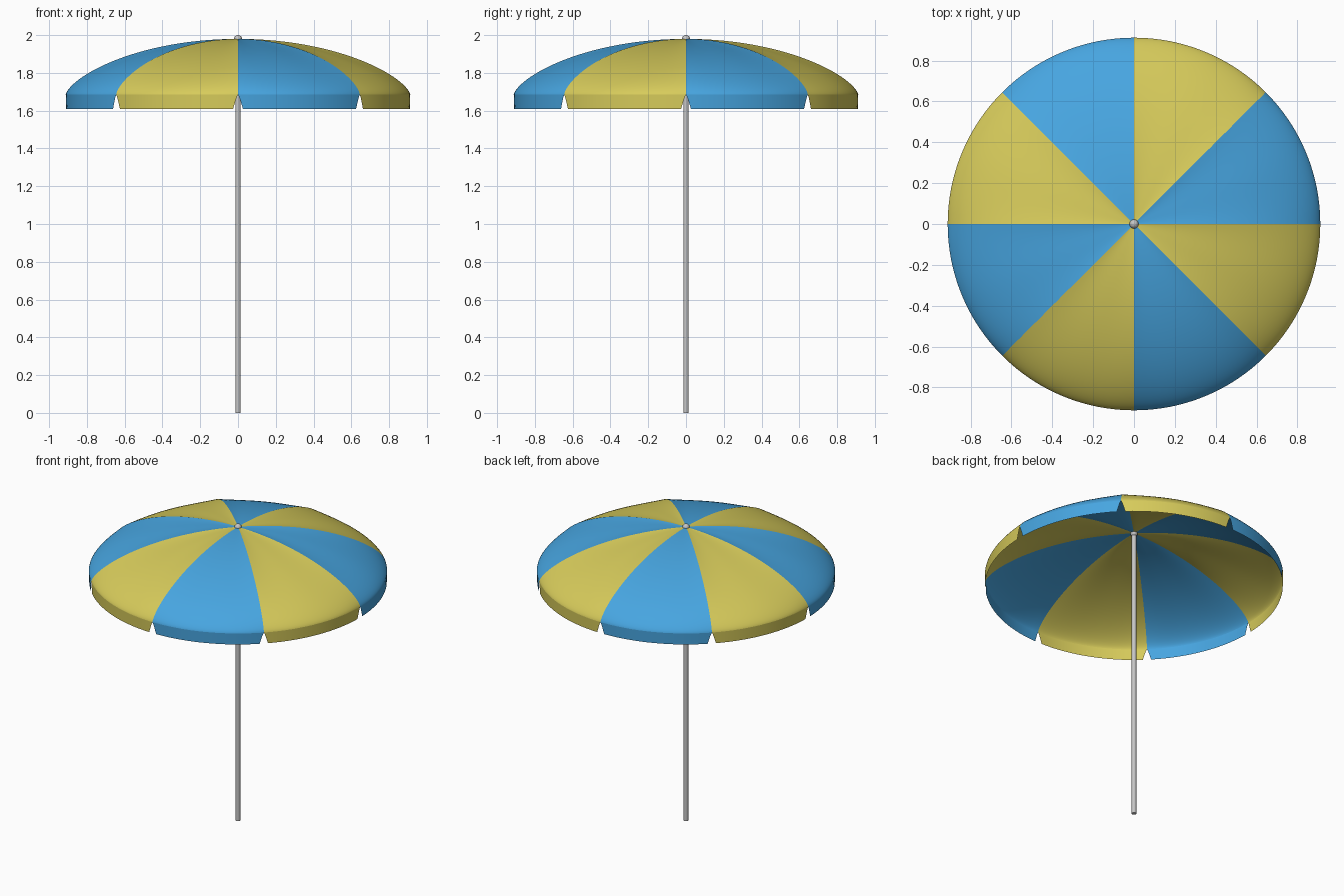
import bpy, bmesh, math

if "Cube" in bpy.data.objects:
    bpy.data.objects.remove(bpy.data.objects["Cube"])

R, RIM_Z, RISE, HEM_Z = 0.912, 1.685, 0.295, 1.61
GORES, COLS, ROWS = 8, 16, 28


def material(name, rgb):
    m = bpy.data.materials.new(name)
    m.diffuse_color = (*rgb, 1)
    m.use_nodes = True
    m.node_tree.nodes["Principled BSDF"].inputs["Base Color"].default_value = m.diffuse_color
    return m


blue = material("sky_blue", (0.063, 0.376, 0.745))
yellow = material("soft_yellow", (0.68, 0.60, 0.105))
metal = material("light_metal", (0.56, 0.56, 0.56))


def add_grid(bm, rows):
    """Skin a list of vertex rows with outward facing quads."""
    vs = [[bm.verts.new(p) for p in row] for row in rows]
    for a, b in zip(vs, vs[1:]):
        for j in range(len(a) - 1):
            f = bm.faces.new((a[j], b[j], b[j + 1], a[j + 1]))
            f.smooth = True


def polar(r, a, z):
    return (r * math.cos(a), r * math.sin(a), z)


def canopy_panel(i):
    bm = bmesh.new()
    step = math.tau / GORES
    mid = (i + 0.5) * step
    us = [2 * j / COLS - 1 for j in range(COLS + 1)]
    # domed cloth, sagging slightly between the ribs
    rows = []
    for k in range(ROWS + 1):
        th = 0.008 + (math.pi / 2 - 0.008) * k / ROWS
        r = R * math.sin(th)
        z = RIM_Z + RISE * max(math.cos(th), 0) ** 1.36
        sag = 0.014 * max(math.sin(2 * th), 0)
        rows.append([polar(r, mid + u * step / 2, z - sag * (1 - abs(u) ** 3))
                     for u in us])
    add_grid(bm, rows)
    # hanging hem, narrowing downwards to leave notches at the seams
    rows = []
    for k in range(6):
        t = k / 5
        half = step / 2 - 0.028 * t ** 0.8
        rows.append([polar(R - 0.002 * t, mid + u * half, RIM_Z + (HEM_Z - RIM_Z) * t)
                     for u in us])
    add_grid(bm, rows)
    me = bpy.data.meshes.new(f"canopy_panel_{i + 1}")
    bm.to_mesh(me)
    bm.free()
    me.materials.append(yellow if i % 2 else blue)
    bpy.context.collection.objects.link(bpy.data.objects.new(me.name, me))


for i in range(GORES):
    canopy_panel(i)


def finish(name):
    ob = bpy.context.object
    ob.name = name
    ob.data.materials.append(metal)
    bpy.ops.object.shade_smooth_by_angle()


# pole
bpy.ops.mesh.primitive_cylinder_add(vertices=24, radius=0.014, depth=1.975,
                                    location=(0, 0, 1.975 / 2))
finish("pole")
# ball on top
bpy.ops.mesh.primitive_uv_sphere_add(segments=24, ring_count=12, radius=0.022,
                                     location=(0, 0, 1.978))
finish("top_ball")
